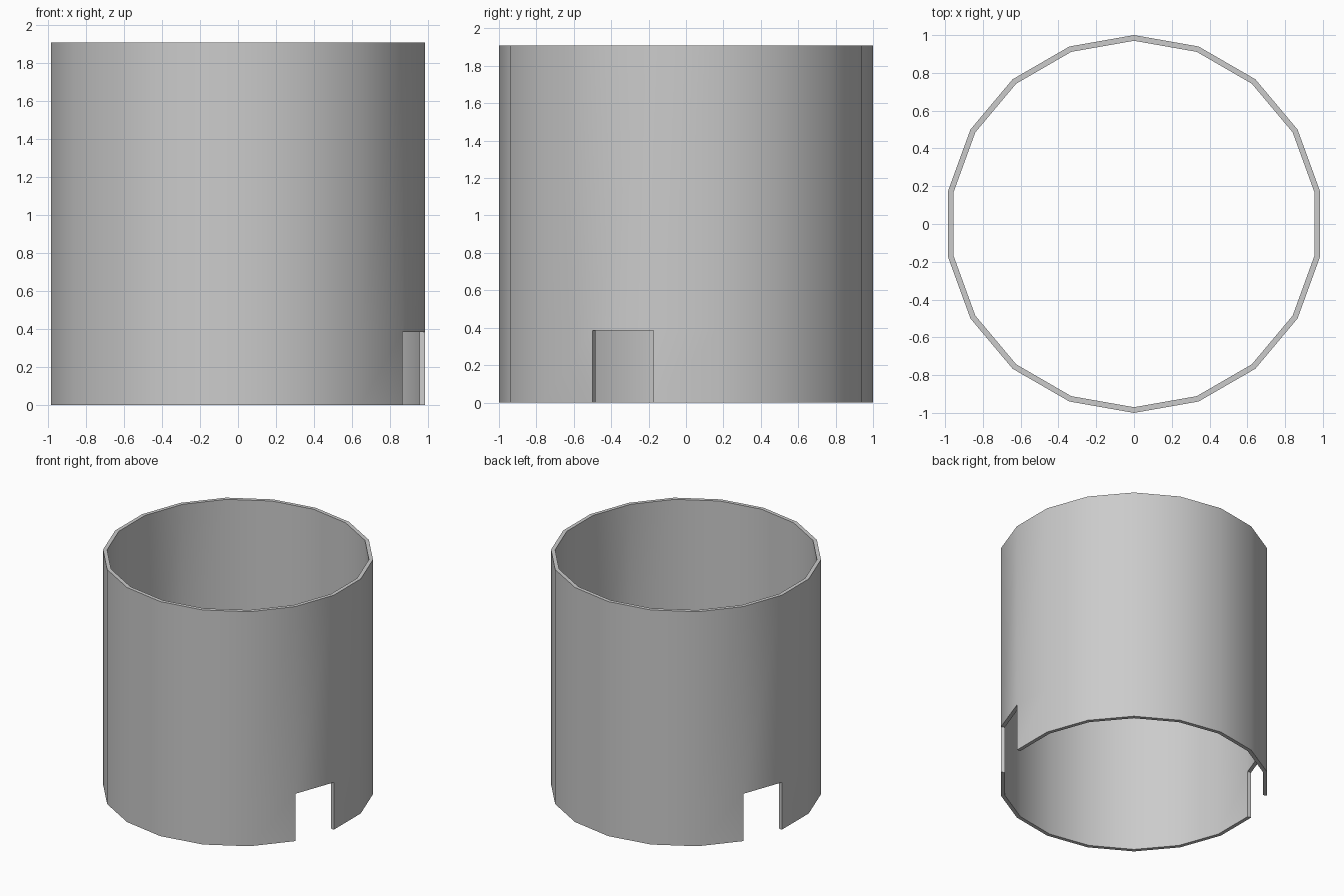
import bpy, bmesh
from math import cos, sin, radians

if "Cube" in bpy.data.objects:
    bpy.data.objects.remove(bpy.data.objects["Cube"])

SIDES, R_OUT, R_IN = 18, 1.0, 0.97
LEVELS = (0.0, 0.385, 1.91)
# panels whose lower part is cut away, on opposite sides
NOTCHES = {16, 7}

bm = bmesh.new()

# rings of vertices: grid[radius][level][side]
grid = []
for r in (R_OUT, R_IN):
    grid.append([[bm.verts.new((r * cos(radians(20 * i + 10)), r * sin(radians(20 * i + 10)), z))
                  for i in range(SIDES)] for z in LEVELS])
out, inn = grid


def solid(i, level):
    return level in (0, 1) and not (level == 0 and i % SIDES in NOTCHES)


# wall panels, closing every open edge (rims and notch sides)
for i in range(SIDES):
    j = (i + 1) % SIDES
    for k in (0, 1):
        if not solid(i, k):
            continue
        bm.faces.new((out[k][i], out[k][j], out[k + 1][j], out[k + 1][i]))
        bm.faces.new((inn[k][j], inn[k][i], inn[k + 1][i], inn[k + 1][j]))
        if not solid(i, k + 1):
            bm.faces.new((out[k + 1][i], out[k + 1][j], inn[k + 1][j], inn[k + 1][i]))
        if not solid(i, k - 1):
            bm.faces.new((out[k][j], out[k][i], inn[k][i], inn[k][j]))
        if not solid(i - 1, k):
            bm.faces.new((out[k][i], out[k + 1][i], inn[k + 1][i], inn[k][i]))
        if not solid(i + 1, k):
            bm.faces.new((out[k + 1][j], out[k][j], inn[k][j], inn[k + 1][j]))

bmesh.ops.recalc_face_normals(bm, faces=bm.faces[:])
mesh = bpy.data.meshes.new("notched_tube")
bm.to_mesh(mesh)
bm.free()
tube = bpy.data.objects.new("notched_tube", mesh)
bpy.context.collection.objects.link(tube)

# smooth round wall, sharp rims
bpy.context.view_layer.objects.active = tube
tube.select_set(True)
bpy.ops.object.shade_smooth_by_angle(angle=radians(30))
